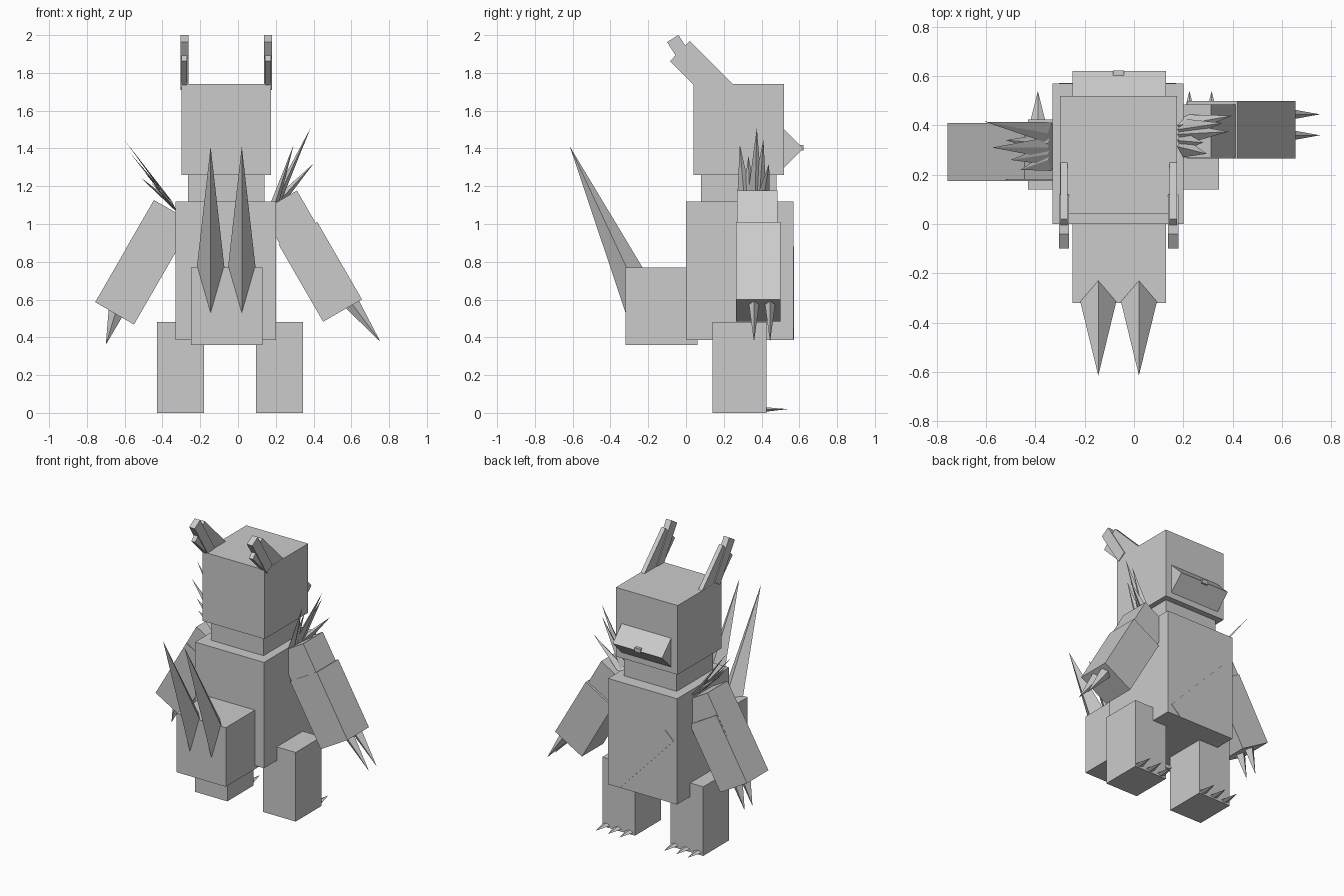
import bpy
from mathutils import Vector

if "Cube" in bpy.data.objects:
    bpy.data.objects.remove(bpy.data.objects["Cube"], do_unlink=True)

GREY = (0.6, 0.6, 0.6, 1)
mat = bpy.data.materials.new("plain_grey")
mat.use_nodes = True
mat.diffuse_color = GREY
mat.node_tree.nodes["Principled BSDF"].inputs["Base Color"].default_value = GREY


def build(name, verts, faces):
    mesh = bpy.data.meshes.new(name)
    mesh.from_pydata([tuple(v) for v in verts], [], faces)
    mesh.materials.append(mat)
    obj = bpy.data.objects.new(name, mesh)
    bpy.context.collection.objects.link(obj)
    # consistent outward normals
    import bmesh
    bm = bmesh.new()
    bm.from_mesh(mesh)
    bmesh.ops.recalc_face_normals(bm, faces=bm.faces)
    bm.to_mesh(mesh)
    bm.free()
    return obj


def prism(name, profile, axis, lo, hi):
    """Extrude a 2D profile along an axis (0 = x, 1 = y, 2 = z)."""
    n = len(profile)
    verts = []
    for d in (lo, hi):
        for p in profile:
            v = list(p)
            v.insert(axis, d)
            verts.append(v)
    sides = [(i, (i + 1) % n, n + (i + 1) % n, n + i) for i in range(n)]
    return build(name, verts, sides + [tuple(range(n)), tuple(range(n, 2 * n))])


def box(name, x, y, z):
    return prism(name, [(x[0], y[0]), (x[1], y[0]), (x[1], y[1]), (x[0], y[1])], 2, *z)


def bar(start, end, width):
    """Rectangle profile whose first edge runs from start to end."""
    a, b = Vector(start), Vector(end)
    side = Vector((b.y - a.y, a.x - b.x)).normalized() * width
    return [a, b, b + side, a + side]


def spike(name, base, tip):
    n = len(base)
    faces = [(i, (i + 1) % n, n) for i in range(n)] + [tuple(range(n))]
    return build(name, list(base) + [tip], faces)


def claw(name, base, tip, across, thick):
    """Four-sided spike from a centre point, with two half axes."""
    c, u, v = Vector(base), Vector(across), Vector(thick)
    return spike(name, [c + u, c + v, c - u, c - v], tip)


# Head, neck, body and tail block
box("head", (-0.30, 0.175), (0.04, 0.52), (1.26, 1.74))
box("neck", (-0.265, 0.14), (0.08, 0.48), (1.12, 1.26))
box("body", (-0.33, 0.20), (0, 0.57), (0.385, 1.12))
box("tail", (-0.25, 0.13), (-0.32, 0.06), (0.36, 0.77))
prism("snout", [(0.51, 1.51), (0.62, 1.40), (0.51, 1.29)], 0, -0.25, 0.13)
box("nose", (-0.085, -0.04), (0.56, 0.622), (1.39, 1.418))
prism("chest_band", bar((0.17, 0.45), (-0.24, 0.88), -0.09), 1, 0.55, 0.573)

# Ears: a steep bar and a sloping bar on each side of the head
for side, x in (("right", -0.305), ("left", 0.138)):
    prism(side + "_ear_tip", bar((-0.10, 1.963), (0.06, 1.71), -0.071), 0, x, x + 0.042)
    prism(side + "_ear_root", bar((0.02, 1.968), (0.50, 1.49), 0.15), 0, x + 0.006, x + 0.036)

# Long tail spikes
for side, x in (("right", -0.145), ("left", 0.02)):
    spike(side + "_tail_spike",
          [(x, -0.32, 0.53), (x + 0.073, -0.315, 0.77),
           (x, -0.23, 0.77), (x - 0.073, -0.315, 0.77)], (x, -0.615, 1.41))

# Legs with toe claws
for side, x in (("right", -0.43), ("left", 0.095)):
    box(side + "_leg", (x, x + 0.25), (0.14, 0.425), (0, 0.48))
    for i in range(3):
        cx = x + 0.04 + 0.09 * i
        claw(f"{side}_toe_claw_{i}", (cx, 0.42, 0.018), (cx, 0.54, 0.02),
             (0.03, 0, 0), (0, 0, 0.012))

# Arms slope outward; each has an upper arm, a forearm and two claws
ARMS = (("left", 1, (0.312, 1.177), (0.42, 1.01), (0.27, 0.485), (0.265, 0.50),
         (0.605, 0.575), (0.755, 0.375)),
        ("right", -1, (-0.445, 1.127), (-0.52, 0.995), (0.18, 0.40), (0.175, 0.41),
         (-0.65, 0.525), (-0.70, 0.36)))
for side, s, shoulder, elbow, upper_y, fore_y, root, tip in ARMS:
    along = Vector((0.5 * s, -0.866))
    a, b = Vector(shoulder), Vector(elbow)
    prism(side + "_upper_arm", bar(a, a + along * 0.3, 0.22 * s), 1, *upper_y)
    prism(side + "_forearm", bar(b, b + along * 0.472, 0.237 * s), 1, *fore_y)
    for i in range(2):
        y = fore_y[0] + 0.095 + 0.085 * i
        claw(f"{side}_hand_claw_{i}", (root[0], y, root[1]), (tip[0], y, tip[1]),
             (0, 0.027, 0), (0.035, 0, 0.02 * s))

# Thin shoulder spikes, fanned out
LEFT_TIPS = [(0.385, 0.375, 1.51), (0.36, 0.41, 1.45), (0.295, 0.285, 1.42),
             (0.28, 0.33, 1.36), (0.40, 0.44, 1.32)]
RIGHT_TIPS = [(-0.605, 0.415, 1.45), (-0.575, 0.31, 1.38), (-0.50, 0.26, 1.28),
              (-0.52, 0.34, 1.25), (-0.46, 0.22, 1.22)]
for side, tips, x, z, y0 in (("left", LEFT_TIPS, 0.19, 1.09, 0.29),
                             ("right", RIGHT_TIPS, -0.335, 1.09, 0.25)):
    for i, tip in enumerate(tips):
        y = 0.55 * tip[1] + 0.45 * (y0 + 0.06)
        claw(f"{side}_shoulder_spike_{i}", (x, y, z), tip, (0, 0.045, 0), (0.014, 0, -0.03))
